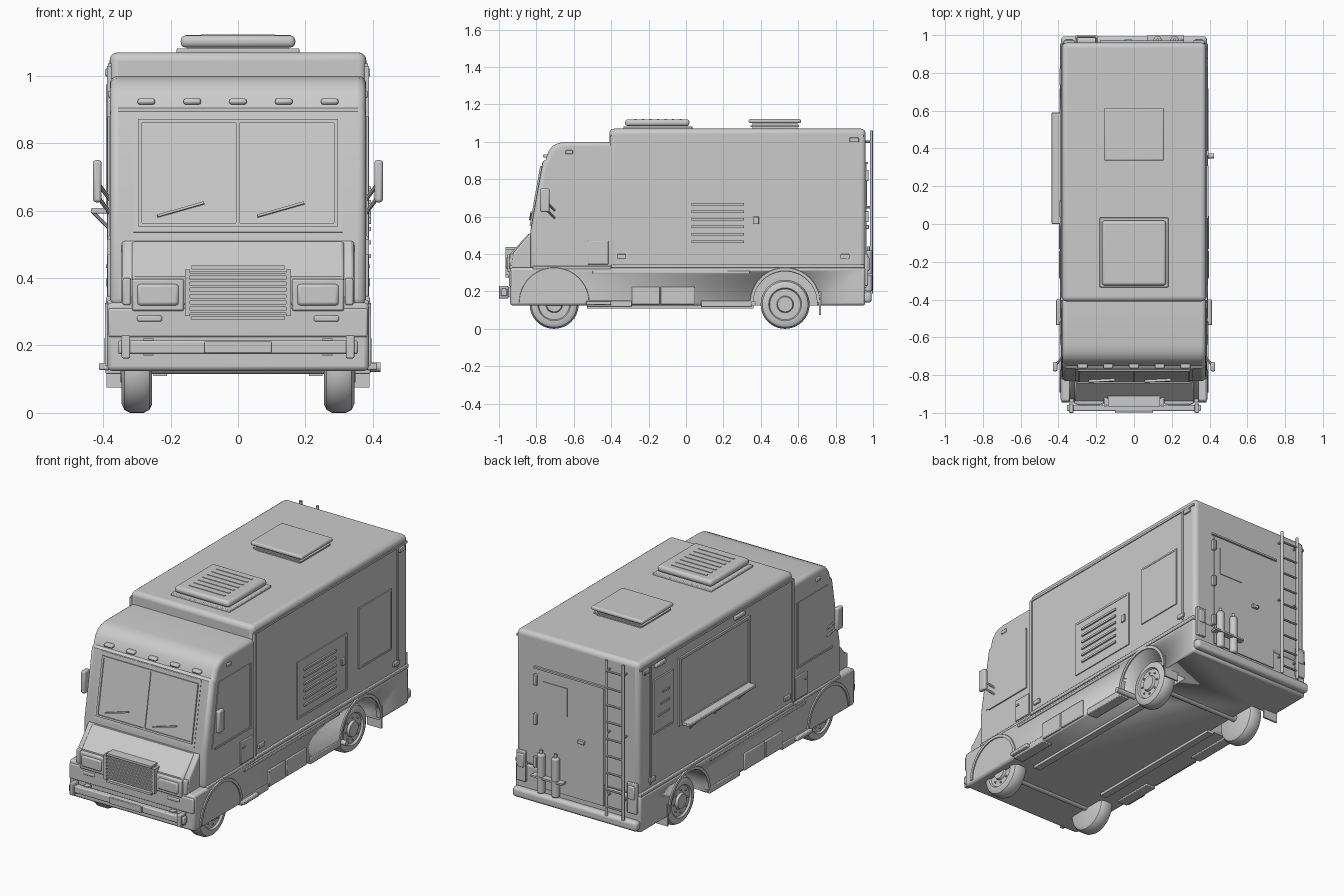
import bpy, bmesh, math
from mathutils import Vector, Matrix


def add(name, bm, bevel=0.0, seg=2):
    bmesh.ops.recalc_face_normals(bm, faces=bm.faces)
    me = bpy.data.meshes.new(name)
    bm.to_mesh(me)
    bm.free()
    ob = bpy.data.objects.new(name, me)
    bpy.context.collection.objects.link(ob)
    if bevel:
        m = ob.modifiers.new("bevel", 'BEVEL')
        m.width, m.segments, m.limit_method, m.angle_limit = bevel, seg, 'ANGLE', math.radians(50)
    bpy.context.view_layer.objects.active = ob
    ob.select_set(True)
    bpy.ops.object.shade_smooth_by_angle(angle=math.radians(35))
    ob.select_set(False)
    return ob


def box(name, x0, x1, y0, y1, z0, z1, bevel=0.0, seg=2, tilt=0, roll=0):
    bm = bmesh.new()
    bmesh.ops.create_cube(bm, size=1)
    rot = Matrix.Rotation(tilt, 4, 'X') @ Matrix.Rotation(roll, 4, 'Y')
    bm.transform(Matrix.Translation(((x0 + x1) / 2, (y0 + y1) / 2, (z0 + z1) / 2)) @ rot
                 @ Matrix.Diagonal((abs(x1 - x0), abs(y1 - y0), abs(z1 - z0), 1)))
    return add(name, bm, bevel, seg)


def prism(name, pts, x0, x1, bevel=0.0, seg=3):
    """Side profile of (y, z) points extruded across x."""
    bm = bmesh.new()
    f = bm.faces.new([bm.verts.new((x0, y, z)) for y, z in pts])
    g = bmesh.ops.extrude_face_region(bm, geom=[f])['geom']
    bmesh.ops.translate(bm, vec=(x1 - x0, 0, 0), verts=[v for v in g if isinstance(v, bmesh.types.BMVert)])
    return add(name, bm, bevel, seg)


def rod(name, p, q, r, sides=12, bevel=0.0):
    p, q = Vector(p), Vector(q)
    bm = bmesh.new()
    bmesh.ops.create_cone(bm, cap_ends=True, segments=sides, radius1=r, radius2=r, depth=(q - p).length)
    bm.transform(Matrix.Translation((p + q) / 2) @ (q - p).to_track_quat('Z', 'Y').to_matrix().to_4x4())
    return add(name, bm, bevel)


def lathe(name, pts, y, z, a0=0.0, a1=2 * math.pi, steps=40, closed=False):
    """Profile of (x, radius) points turned about the x axis at (y, z)."""
    bm = bmesh.new()
    vs = [bm.verts.new((x, r * math.cos(a0), r * math.sin(a0))) for x, r in pts]
    es = [bm.edges.new(e) for e in zip(vs, vs[1:] + (vs[:1] if closed else []))]
    bmesh.ops.spin(bm, geom=vs + es, axis=(1, 0, 0), cent=(0, 0, 0), angle=a1 - a0, steps=steps)
    bmesh.ops.remove_doubles(bm, verts=bm.verts, dist=1e-5)
    if closed:
        bmesh.ops.holes_fill(bm, edges=bm.edges, sides=8)
    bm.transform(Matrix.Translation((0, y, z)))
    return add(name, bm)


def frame(name, s, x, y0, y1, z0, z1, w=0.012, d=0.006):
    """Rectangular rim standing on a side wall."""
    a, b = s * (x - 0.002), s * (x + d)
    for n, r in (("bottom", (y0, y1, z0, z0 + w)), ("top", (y0, y1, z1 - w, z1)),
                 ("front", (y0, y0 + w, z0 + w, z1 - w)), ("rear", (y1 - w, y1, z0 + w, z1 - w))):
        box(f"{name}_{n}", a, b, *r)


AXLES = (-0.705, 0.53)

# Main shells
box("cargo_box", -0.381, 0.381, -0.41, 0.96, 0.32, 1.07, 0.025, 4)
prism("cab", [(-0.36, 0.315), (-0.36, 1.0), (-0.64, 1.0), (-0.68, 0.994), (-0.712, 0.978), (-0.735, 0.95),
              (-0.75, 0.905), (-0.765, 0.895), (-0.832, 0.52), (-0.832, 0.315)], -0.38, 0.38, 0.025, 4)
prism("fender_nose", [(-0.78, 0.31), (-0.78, 0.51), (-0.835, 0.51), (-0.925, 0.405), (-0.94, 0.31)], -0.345, 0.345, 0.01)
prism("hood", [(-0.8, 0.38), (-0.8, 0.508), (-0.842, 0.508), (-0.937, 0.405), (-0.945, 0.32)], -0.315, 0.315, 0.008)
skirt = box("lower_skirt", -0.388, 0.388, -0.94, 0.958, 0.125, 0.327, 0.012)

# Wheel wells cut into the skirt
for y in AXLES:
    for s in (-1, 1):
        cut = rod("well_cutter", (s * 0.23, y, 0.135), (s * 0.45, y, 0.135), 0.172, 40)
        m = skirt.modifiers.new("well", 'BOOLEAN')
        m.operation, m.object, m.solver = 'DIFFERENCE', cut, 'EXACT'
        bpy.context.view_layer.objects.active = skirt
        if skirt.modifiers[0].type == 'BEVEL':
            bpy.ops.object.modifier_apply(modifier="bevel")
        bpy.ops.object.modifier_apply(modifier="well")
        bpy.data.objects.remove(cut)

# Wheels, arches and mud flaps
for y in AXLES:
    rod("axle", (-0.26, y, 0.135), (0.26, y, 0.135), 0.02)
    for s in (-1, 1):
        tyre = [(0.255, 0), (0.255, 0.105), (0.263, 0.122), (0.28, 0.131), (0.32, 0.131), (0.337, 0.122), (0.345, 0.105),
                (0.345, 0.088), (0.335, 0.082), (0.335, 0.045), (0.348, 0.04), (0.348, 0)]
        lathe("wheel", [(s * x, r) for x, r in tyre], y, 0.131)
        arch = [(s * 0.37, 0.17), (s * 0.394, 0.17), (s * 0.394, 0.186), (s * 0.37, 0.193)]
        lathe("wheel_arch", arch, y, 0.14, 0, math.pi, 24, True)
        for k in range(8):
            a = k * math.pi / 4
            c = (y + 0.062 * math.cos(a), 0.131 + 0.062 * math.sin(a))
            rod("wheel_nut", (s * 0.33, *c), (s * 0.341, *c), 0.006, 6)
for s in (-1, 1):
    box("mud_flap", s * 0.3, s * 0.39, 0.712, 0.722, 0.075, 0.2)

# Both sides: trim, steps, lockers, cab doors and mirrors
for s in (-1, 1):
    X = 0.381
    box("belt_rail", s * 0.37, s * 0.391, -0.40, 0.955, 0.325, 0.345, 0.004)
    box("skirt_rail", s * 0.38, s * 0.393, -0.5, 0.34, 0.295, 0.31, 0.003)
    box("cab_rail", s * 0.37, s * 0.387, -0.82, -0.40, 0.318, 0.335, 0.004)
    box("top_rail", s * 0.375, s * 0.386, -0.40, 0.95, 1.025, 1.037)
    box("front_post", s * 0.375, s * 0.388, -0.405, -0.39, 0.345, 1.03)
    box("rear_post", s * 0.375, s * 0.387, 0.857, 0.866, 0.36, 1.03)
    for y, z in ((-0.345, 0.387), (0.85, 0.387), (0.90, 1.01)):
        box("side_marker", s * 0.375, s * 0.392, y - 0.025, y + 0.025, z - 0.012, z + 0.012, 0.003)
    box("roof_marker", s * 0.37, s * 0.386, -0.645, -0.605, 0.935, 0.955, 0.004)
    box("cab_step", s * 0.36, s * 0.413, -0.535, -0.40, 0.128, 0.148, 0.004)
    for y0, y1 in ((-0.53, -0.29), (0.08, 0.35)):
        box("side_sill", s * 0.33, s * 0.393, y0, y1, 0.116, 0.152, 0.004)
    for y0, y1 in ((-0.29, -0.14), (-0.135, 0.045)):
        box("skirt_locker", s * 0.34, s * 0.396, y0, y1, 0.13, 0.225, 0.004)
    box("chassis_rail", s * 0.21, s * 0.25, -0.53, 0.36, 0.11, 0.13)
    box("cab_hatch", s * 0.37, s * 0.387, -0.525, -0.415, 0.345, 0.47, 0.003)
    box("hatch_handle", s * 0.37, s * 0.392, -0.515, -0.495, 0.43, 0.44)
    prism("cab_side_window", [(-0.775, 0.525), (-0.44, 0.525), (-0.44, 0.88), (-0.715, 0.88)], s * 0.37, s * 0.383)
    box("window_sill", s * 0.37, s * 0.387, -0.75, -0.44, 0.515, 0.525)
    box("window_rear_bar", s * 0.37, s * 0.387, -0.445, -0.435, 0.515, 0.88)
    box("mirror", s * 0.405, s * 0.43, -0.78, -0.73, 0.625, 0.75, 0.008)
    for z in (0.64, 0.60):
        rod("mirror_arm", (s * 0.37, -0.69, z - 0.02), (s * 0.415, -0.75, z + 0.04), 0.006, 8)

# Right side: louvred generator door and rear window panel
box("generator_door", 0.37, 0.385, -0.02, 0.41, 0.41, 0.72)
frame("generator_frame", 1, 0.381, -0.025, 0.415, 0.405, 0.725)
for i in range(6):
    box("generator_louvre", 0.38, 0.394, 0.03, 0.31, 0.46 + i * 0.04, 0.472 + i * 0.04, tilt=0)
box("generator_latch", 0.38, 0.395, 0.36, 0.39, 0.56, 0.60, 0.003)
box("side_panel", 0.37, 0.385, 0.53, 0.8, 0.49, 0.81)
frame("side_panel_frame", 1, 0.381, 0.52, 0.81, 0.48, 0.82, 0.01)
rod("exhaust_pipe", (0.3, 0.36, 0.136), (0.423, 0.36, 0.136), 0.014, 16)

# Left side: serving window, counter and menu board
box("serving_shutter", -0.37, -0.384, 0.0, 0.6, 0.61, 0.96)
frame("serving_frame", -1, 0.381, -0.015, 0.615, 0.595, 0.975, 0.015, 0.01)
box("counter", -0.375, -0.436, 0.0, 0.59, 0.592, 0.608, 0.003)
for y in (0.08, 0.295, 0.51):
    rod("counter_bracket", (-0.38, y, 0.545), (-0.43, y, 0.595), 0.005, 8)
for y in (0.08, 0.78):
    box("awning_lamp", -0.375, -0.395, y - 0.045, y + 0.045, 1.0, 1.02, 0.004)
box("menu_board", -0.37, -0.388, 0.665, 0.84, 0.635, 0.935, 0.003)
frame("menu_frame", -1, 0.386, 0.665, 0.84, 0.635, 0.935, 0.01, 0.004)
for i in range(3):
    box("menu_strip", -0.38, -0.392, 0.70, 0.80 - 0.02 * i, 0.72 + i * 0.06, 0.73 + i * 0.06)

# Windscreen, wipers and marker lamps
T = math.atan2(0.067, 0.375)


def screen(name, x0, x1, z0, z1, out=0.004, roll=0):
    z = (z0 + z1) / 2
    y = -0.832 + (z - 0.52) * 0.179
    h = (z1 - z0) / 2 / math.cos(T)
    return box(name, x0, x1, y - out, y + 0.01, z - h, z + h, tilt=-T, roll=roll)


screen("windscreen_surround", -0.31, 0.31, 0.535, 0.89, 0.002)
for s in (-1, 1):
    screen("windscreen_pane", s * 0.006, s * 0.285, 0.565, 0.86, 0.005)
    screen("windscreen_side_bar", s * 0.285, s * 0.297, 0.555, 0.87, 0.01)
for z in (0.557, 0.864):
    screen("windscreen_bar", -0.297, 0.297, z - 0.005, z + 0.005, 0.01)
screen("windscreen_divider", -0.006, 0.006, 0.56, 0.865, 0.01)
for x in (-0.17, 0.127):
    screen("wiper", x - 0.072, x + 0.072, 0.599, 0.606, 0.018, roll=-0.28)
for i in range(5):
    x = (i - 2) * 0.136
    box("roof_lamp", x - 0.026, x + 0.026, -0.765, -0.725, 0.915, 0.933, 0.007)

# Grille, headlamps and front bumper
box("grille_back", -0.155, 0.155, -0.953, -0.92, 0.29, 0.42)
for z in (0.275, 0.425):
    box("grille_bar", -0.138, 0.138, -0.966, -0.91, z, z + 0.012)
for s in (-1, 1):
    box("grille_side", s * 0.143, s * 0.158, -0.966, -0.91, 0.287, 0.425)
    box("headlamp_housing", s * 0.16, s * 0.315, -0.955, -0.92, 0.303, 0.398, 0.006)
    box("headlamp", s * 0.175, s * 0.3, -0.962, -0.93, 0.318, 0.383, 0.01)
    box("corner_trim", s * 0.318, s * 0.342, -0.945, -0.9, 0.32, 0.4, 0.005)
    box("turn_lamp", s * 0.225, s * 0.3, -0.95, -0.93, 0.27, 0.29, 0.006)
    box("bumper_bracket", s * 0.25, s * 0.28, -0.97, -0.92, 0.17, 0.22)
    box("bumper_guard", s * 0.32, s * 0.345, -1.0, -0.95, 0.162, 0.23, 0.004)
for i in range(7):
    box("grille_slat", -0.145, 0.145, -0.963, -0.94, 0.296 + i * 0.0185, 0.304 + i * 0.0185)
box("front_bumper", -0.356, 0.356, -0.99, -0.957, 0.175, 0.215, 0.006)
box("bumper_plate", -0.1, 0.1, -0.998, -0.96, 0.177, 0.213, 0.003)
box("front_valance", -0.385, 0.385, -0.946, -0.93, 0.225, 0.31, 0.006)

# Roof units
box("cooler_base", -0.182, 0.182, -0.335, 0.035, 1.06, 1.082, 0.004)
box("cooler_cover", -0.17, 0.17, -0.325, 0.018, 1.084, 1.12, 0.015, 3)
for i in range(7):
    y = -0.27 + i * 0.04
    box("cooler_louvre", -0.11, 0.11, y - 0.006, y + 0.006, 1.115, 1.123)
box("hatch_base", -0.135, 0.135, 0.355, 0.595, 1.06, 1.1)
box("hatch_flange", -0.15, 0.15, 0.345, 0.605, 1.08, 1.088)
box("roof_hatch", -0.16, 0.16, 0.335, 0.615, 1.1, 1.122, 0.009, 3)

# Rear door, lamps and bumper
box("rear_door", -0.165, 0.25, 0.95, 0.964, 0.22, 0.88)
box("rear_door_window", 0.06, 0.21, 0.95, 0.968, 0.66, 0.82)
box("door_handle", -0.05, -0.01, 0.95, 0.978, 0.535, 0.555, 0.003)
box("door_header", -0.18, 0.265, 0.95, 0.972, 0.882, 0.892)
for z in (0.82, 0.6, 0.36):
    box("door_hinge", 0.245, 0.265, 0.95, 0.977, z - 0.03, z + 0.03, 0.003)
for s in (-1, 1):
    box("tail_lamp", s * 0.315, s * 0.372, 0.95, 0.973, 0.23, 0.40, 0.004)
    box("tail_lens", s * 0.323, s * 0.364, 0.96, 0.98, 0.31, 0.385, 0.006)
box("rear_bumper", -0.386, 0.386, 0.945, 0.993, 0.14, 0.195, 0.018, 4)

# Gas bottles on a rack
for x in (0.125, 0.215):
    rod("gas_bottle", (x, 0.975, 0.2), (x, 0.975, 0.42), 0.021, 20, 0.008)
    rod("gas_valve", (x, 0.975, 0.415), (x, 0.975, 0.44), 0.008)
box("bottle_strap", 0.07, 0.265, 0.955, 0.998, 0.285, 0.295)

# Rear ladder
for x in (-0.305, -0.2):
    rod("ladder_rail", (x, 0.991, 0.19), (x, 0.991, 1.06), 0.008)
    for z in (0.3, 0.65, 1.0):
        rod("ladder_mount", (x, 0.95, z), (x, 0.991, z), 0.006, 8)
for i in range(9):
    rod("ladder_rung", (-0.305, 0.991, 0.24 + i * 0.095), (-0.2, 0.991, 0.24 + i * 0.095), 0.006, 8)
